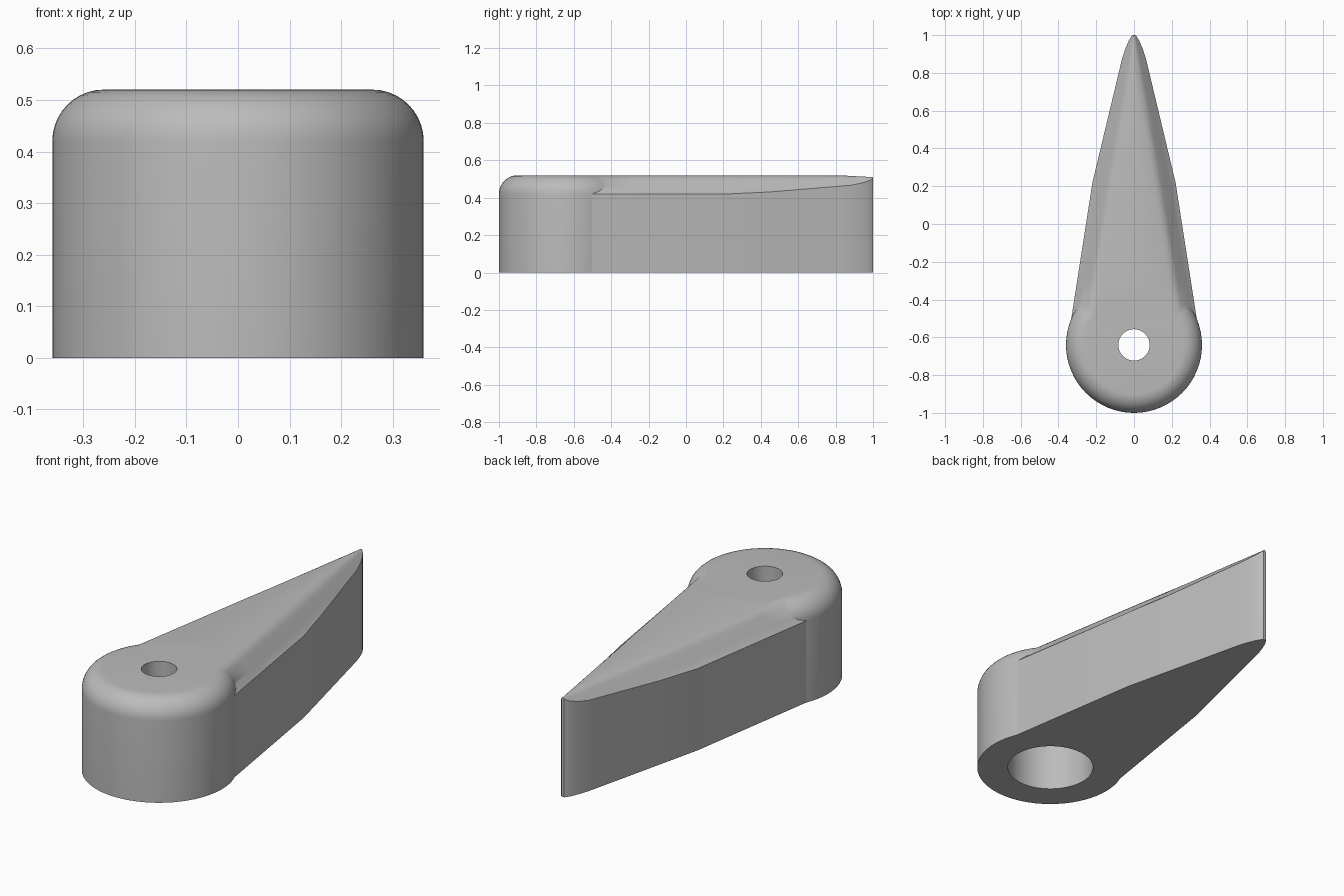
import bpy, bmesh
from math import sin, cos, pi

cube = bpy.data.objects.get("Cube")
if cube:
    bpy.data.objects.remove(cube, do_unlink=True)

HEIGHT, ROUND, HUB_R, HUB_Y = 0.52, 0.1, 0.36, -0.64

grey = bpy.data.materials.new("plain grey")
grey.use_nodes = True
grey.diffuse_color = (0.5, 0.5, 0.5, 1)
grey.node_tree.nodes["Principled BSDF"].inputs["Base Color"].default_value = (0.5, 0.5, 0.5, 1)


def loft(name, rings, closed_sides=True):
    """Skin a list of equal closed rings and cap both ends."""
    bm = bmesh.new()
    loops = [[bm.verts.new(p) for p in ring] for ring in rings]
    n = len(loops[0])
    for a, b in zip(loops, loops[1:]):
        for i in range(n):
            j = (i + 1) % n
            bm.faces.new((a[i], a[j], b[j], b[i]))
    bm.faces.new(loops[0])
    bm.faces.new(loops[-1])
    bmesh.ops.recalc_face_normals(bm, faces=bm.faces)
    mesh = bpy.data.meshes.new(name)
    bm.to_mesh(mesh)
    bm.free()
    mesh.materials.append(grey)
    obj = bpy.data.objects.new(name, mesh)
    bpy.context.collection.objects.link(obj)
    return obj


def lathe(name, profile, sides=64):
    """Turn a radius/height profile about the hub axis."""
    return loft(name, [[(r * cos(2 * pi * i / sides), HUB_Y + r * sin(2 * pi * i / sides), z)
                        for i in range(sides)] for r, z in profile])


def interp(points, t):
    """Piecewise linear lookup, held constant past the ends."""
    if t <= points[0][0]:
        return points[0][1]
    for (a, u), (b, v) in zip(points, points[1:]):
        if t <= b:
            return u + (v - u) * (t - a) / (b - a)
    return points[-1][1]


# Round hub with a rolled top edge
arc = [(HUB_R - ROUND + ROUND * cos(a), HEIGHT - ROUND + ROUND * sin(a))
       for a in [k * pi / 20 for k in range(11)]]
hub = lathe("pointer_knob", [(HUB_R, 0)] + arc)

# Tapered pointer arm, with sloping shoulders either side of a flat ridge
outline = [(-0.6, 0.348), (-0.5, 0.332), (0.22, 0.22), (0.88, 0.062),
           (0.93, 0.045), (0.97, 0.028), (0.99, 0.016), (1, 0.008)]
shoulder = [(0, 0), (0.03, 0.01), (0.06, 0.042), (0.112, ROUND)]
stations = [-0.6, -0.5, -0.3, -0.06, 0.22, 0.45, 0.65, 0.83, 0.88, 0.93, 0.97, 0.99, 1]
sections = []
for y in stations:
    half = interp(outline, y)
    ridge = 0.165 * (0.83 - y)
    start = max(ridge, 0.002)
    side = [(half, 0)]
    for k in range(8, -1, -1):
        x = start + (half - start) * k / 8
        side.append((x, HEIGHT - interp(shoulder, x - ridge)))
    full = side + [(-x, z) for x, z in reversed(side)]
    sections.append([(x, y, z) for x, z in full])
arm = loft("pointer_arm", sections)

# Shaft socket below and a small hole through the top
bore = lathe("bore_cutter", [(0.21, -0.1), (0.21, 0.42), (0.083, 0.42), (0.083, 0.6)])

bpy.context.view_layer.objects.active = hub
for other, operation in ((arm, 'UNION'), (bore, 'DIFFERENCE')):
    other.hide_render = True
    mod = hub.modifiers.new(other.name, 'BOOLEAN')
    mod.operation = operation
    mod.solver = 'EXACT'
    mod.object = other
    bpy.ops.object.modifier_apply(modifier=mod.name)
    bpy.data.objects.remove(other, do_unlink=True)

# Smooth the curves, keep the edges crisp
bpy.ops.object.select_all(action='DESELECT')
hub.select_set(True)
bpy.ops.object.shade_smooth_by_angle(angle=pi / 6)
